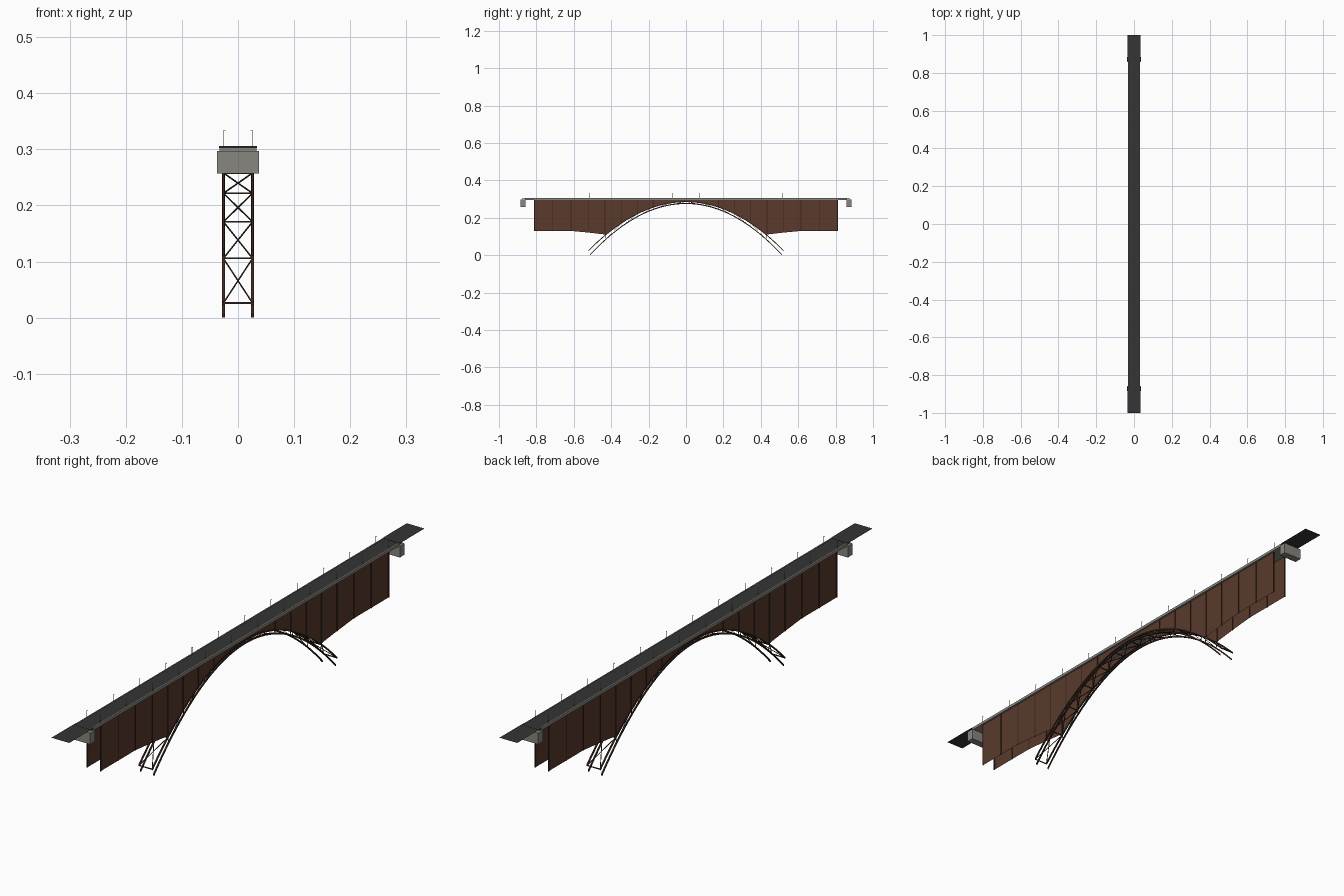
import bpy, bmesh
from mathutils import Vector

if "Cube" in bpy.data.objects:
    bpy.data.objects.remove(bpy.data.objects["Cube"])


def material(name, color):
    m = bpy.data.materials.new(name)
    m.diffuse_color = (*color, 1)
    m.use_nodes = True
    m.node_tree.nodes["Principled BSDF"].inputs["Base Color"].default_value = m.diffuse_color
    return m


RUST = material("rust_panel", (0.10, 0.042, 0.025))
STEEL = material("dark_steel", (0.045, 0.022, 0.014))
CONCRETE = material("concrete", (0.25, 0.24, 0.21))
ASPHALT = material("asphalt", (0.035, 0.035, 0.037))
METAL = material("pole_metal", (0.3, 0.3, 0.3))


def finish(name, bm, mat):
    bmesh.ops.recalc_face_normals(bm, faces=bm.faces)
    me = bpy.data.meshes.new(name)
    bm.to_mesh(me)
    bm.free()
    me.materials.append(mat)
    ob = bpy.data.objects.new(name, me)
    bpy.context.collection.objects.link(ob)
    return ob


def add_box(bm, lo, hi):
    lo, hi = Vector(lo), Vector(hi)
    vs = bmesh.ops.create_cube(bm, size=1)["verts"]
    for v in vs:
        v.co = (lo + hi) / 2 + v.co * (hi - lo)


def add_beam(bm, a, b, w, h):
    # rectangular bar between two points
    a, b = Vector(a), Vector(b)
    d = (b - a).normalized()
    ref = Vector((1, 0, 0)) if abs(d.x) < 0.9 else Vector((0, 0, 1))
    n = d.cross(ref).normalized()
    s = n.cross(d)
    rings = [[bm.verts.new(p + s * (i * w / 2) + n * (j * h / 2))
              for i, j in ((-1, -1), (1, -1), (1, 1), (-1, 1))] for p in (a, b)]
    for k in range(4):
        bm.faces.new((rings[0][k], rings[0][k - 1], rings[1][k - 1], rings[1][k]))
    bm.faces.new(rings[0])
    bm.faces.new(rings[1][::-1])


def upper(y):
    return 0.287 - 0.965 * y * y


def lower(y):
    return 0.277 - 1.045 * y * y


X = 0.026            # truss plane
SPAN_U, SPAN_L = 0.52, 0.512
BAYS = 12
TOP = 0.297

# arch ribs: upper and lower chords on both sides
for label, f, span in (("upper", upper, SPAN_U), ("lower", lower, SPAN_L)):
    bm = bmesh.new()
    n = BAYS * 3
    ys = [span * (2 * i / n - 1) for i in range(n + 1)]
    for sx in (-X, X):
        rings = []
        for y in ys:
            rings.append([bm.verts.new((sx + i * 0.0024, y, f(y) + j * 0.003))
                          for i, j in ((-1, -1), (1, -1), (1, 1), (-1, 1))])
        for a, b in zip(rings, rings[1:]):
            for k in range(4):
                bm.faces.new((a[k], a[k - 1], b[k - 1], b[k]))
        bm.faces.new(rings[0])
        bm.faces.new(rings[-1][::-1])
    finish(label + "_arch_chords", bm, STEEL)

# web bars between chords, cross rungs and X bracing
web, rungs, braces = bmesh.new(), bmesh.new(), bmesh.new()
for i in range(BAYS + 1):
    t = 2 * i / BAYS - 1
    y, yl = SPAN_U * t, SPAN_L * t
    add_beam(rungs, (-X, y, upper(y)), (X, y, upper(y)), 0.003, 0.003)
    if 0 < i < BAYS:
        for sx in (-X, X):
            add_beam(web, (sx, y, upper(y)), (sx, yl, lower(yl)), 0.002, 0.002)
    if i < BAYS:
        y2 = SPAN_U * (t + 2 / BAYS)
        for s in (-1, 1):
            add_beam(braces, (s * X, y, upper(y)), (-s * X, y2, upper(y2)), 0.002, 0.002)
            ym, yn = (y, y2) if y >= -1e-6 else (y2, y)
            if 0 < i < BAYS - 1:
                add_beam(web, (s * X, ym, upper(ym)), (s * X, yn, lower(yn)), 0.0015, 0.0015)
finish("arch_web_bars", web, STEEL)
finish("arch_rungs", rungs, STEEL)
finish("arch_cross_braces", braces, STEEL)

# spandrel side panels and their posts
STATIONS = [(0.81, 0.13), (0.712, 0.13), (0.615, 0.13), (0.52, 0.121), (0.433, 0.111)]
half = STATIONS + [(SPAN_U * k / 24, upper(SPAN_U * k / 24)) for k in range(19, 0, -1)]
profile = [(-y, z) for y, z in half] + [(0, upper(0))] + half[::-1]
panels, posts = bmesh.new(), bmesh.new()
for sx in (-X, X):
    for (y1, z1), (y2, z2) in zip(profile, profile[1:]):
        panels.faces.new([panels.verts.new((sx, y, z)) for y, z in
                          ((y1, z1), (y2, z2), (y2, TOP), (y1, TOP))])
    post_ends = STATIONS + [(SPAN_U * k / 6, upper(SPAN_U * k / 6)) for k in (4, 3, 2)]
    for y, z in post_ends:
        for s in (-1, 1):
            add_box(posts, (sx - 0.0018, s * y - 0.002, z), (sx + 0.0018, s * y + 0.002, TOP))
bmesh.ops.remove_doubles(panels, verts=panels.verts, dist=1e-5)
finish("spandrel_panels", panels, RUST)
finish("spandrel_posts", posts, STEEL)

# deck slab
bm = bmesh.new()
add_box(bm, (-0.033, -0.862, 0.296), (0.033, 0.862, 0.303))
finish("deck_slab", bm, CONCRETE)

# road surface with wider end strips
bm = bmesh.new()
add_box(bm, (-0.029, -0.862, 0.3025), (0.029, 0.862, 0.305))
for s in (-1, 1):
    ya, yb = sorted((s * 0.862, s * 0.878))
    add_box(bm, (-0.034, ya, 0.3025), (0.034, yb, 0.306))
finish("road_surface", bm, ASPHALT)

# kerbs
bm = bmesh.new()
for s in (-1, 1):
    xa, xb = sorted((s * 0.029, s * 0.033))
    add_box(bm, (xa, -0.862, 0.3025), (xb, 0.862, 0.306))
finish("kerbs", bm, CONCRETE)

# approach roads: flat sheets past each end
bm = bmesh.new()
for s in (-1, 1):
    bm.faces.new([bm.verts.new((x, s * y, 0.3055)) for x, y in
                  ((-0.035, 0.87), (0.035, 0.87), (0.035, 1.0), (-0.035, 1.0))])
finish("approach_roads", bm, ASPHALT)

# abutments
bm = bmesh.new()
for s in (-1, 1):
    ya, yb = sorted((s * 0.858, s * 0.885))
    add_box(bm, (-0.037, ya, 0.257), (0.037, yb, 0.297))
finish("abutments", bm, CONCRETE)

# lamp poles with short inward arms
bm = bmesh.new()
for i in range(12):
    y = -0.813 + i * 0.1478
    for s in (-1, 1):
        add_box(bm, (s * X - 0.0006, y - 0.0006, 0.304), (s * X + 0.0006, y + 0.0006, 0.334))
        add_beam(bm, (s * X, y, 0.3335), (s * (X - 0.004), y, 0.3335), 0.001, 0.001)
finish("lamp_poles", bm, METAL)
